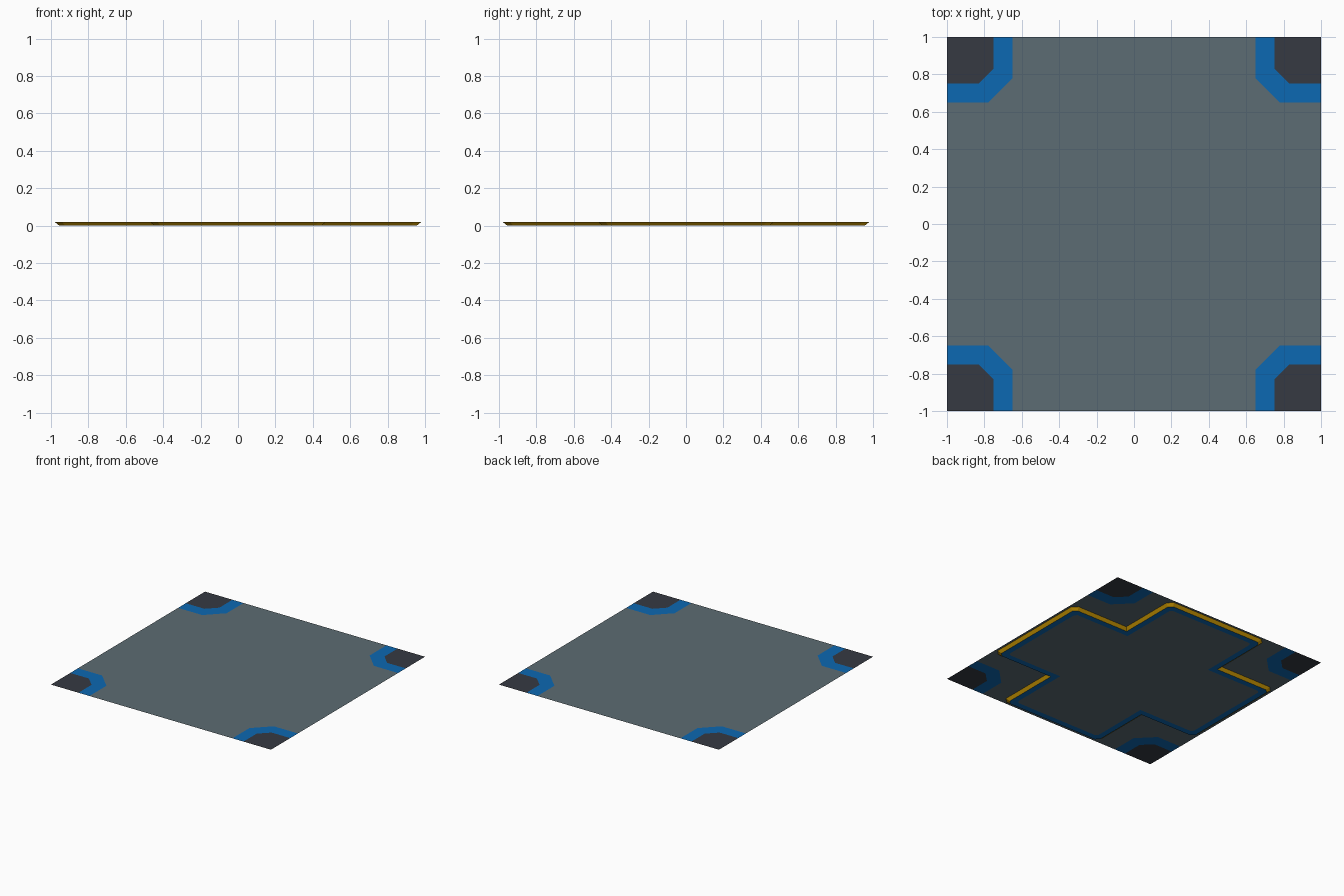
import bpy, bmesh

if "Cube" in bpy.data.objects:
    bpy.data.objects.remove(bpy.data.objects["Cube"])

TOP = 0.02  # height of the deck sheet above the ground


def material(name, r, g, b):
    lin = [((c / 255 + 0.055) / 1.055) ** 2.4 if c > 10 else c / 255 / 12.92 for c in (r, g, b)]
    m = bpy.data.materials.new(name)
    m.diffuse_color = (*lin, 1)
    m.use_nodes = True
    m.node_tree.nodes["Principled BSDF"].inputs["Base Color"].default_value = m.diffuse_color
    return m


GREY = material("slate grey", 92, 108, 115)
BLUE = material("blue", 12, 104, 178)
DARK = material("charcoal", 54, 58, 66)
YELLOW = material("amber yellow", 228, 170, 5)


def make(name, polys, mat):
    """Object from a list of polygons given as 3D points."""
    bm = bmesh.new()
    for p in polys:
        bm.faces.new([bm.verts.new(v) for v in p])
    bmesh.ops.remove_doubles(bm, verts=bm.verts, dist=1e-5)
    me = bpy.data.meshes.new(name)
    bm.to_mesh(me)
    bm.free()
    me.materials.append(mat)
    ob = bpy.data.objects.new(name, me)
    bpy.context.collection.objects.link(ob)


def turned(pts):
    """The four quarter turns of a list of 2D points."""
    out = [pts]
    for _ in range(3):
        out.append([(-y, x) for x, y in out[-1]])
    return out


def at(pts, z):
    return [(x, y, z) for x, y in pts]


def cross(length, half, cut):
    """Plus-shaped outline with clipped arm corners, counter-clockwise."""
    quarter = [(length, -half + cut), (length, half - cut), (length - cut, half),
               (half, half), (half, length - cut), (half - cut, length)]
    # each quarter turn adds one arm end and one inner corner
    arm = [(length - cut, -half)] + quarter[:4]
    return [p for part in turned(arm) for p in part]


def bridge(a, b):
    n = len(a)
    return [[a[i], a[(i + 1) % n], b[(i + 1) % n], b[i]] for i in range(n)]


# Deck sheet: grey field, with clipped blue bands and dark pads at the corners
outer = [(1, 0.65), (0.78, 0.65), (0.65, 0.78), (0.65, 1)]
inner = [(1, 0.75), (0.83, 0.75), (0.75, 0.83), (0.75, 1)]
make("deck_field", [at([p for part in turned(outer) for p in part], TOP)], GREY)
make("corner_bands",
     [at([o[i], i_[i], i_[i + 1], o[i + 1]], TOP)
      for o, i_ in zip(turned(outer), turned(inner)) for i in range(3)], BLUE)
make("corner_pads", [at([(p[0]), _c, *p[:0:-1]], TOP)
                     for p, (_c,) in zip(turned(inner), turned([(1, 1)]))], DARK)

# Cross-shaped underside: sloping sides, flat trim ring and base
rim = at(cross(0.98, 0.47, 0.04), TOP)
foot = at(cross(0.955, 0.445, 0.03), 0)
ring = at(cross(0.905, 0.395, 0.02), 0)
make("sloping_sides", bridge(foot, rim), YELLOW)
make("trim_ring", bridge(ring, foot), BLUE)
make("base_panel", [ring[::-1]], GREY)

# Trim ring faces downward
for f in (bpy.data.objects["trim_ring"].data,):
    f.flip_normals()
